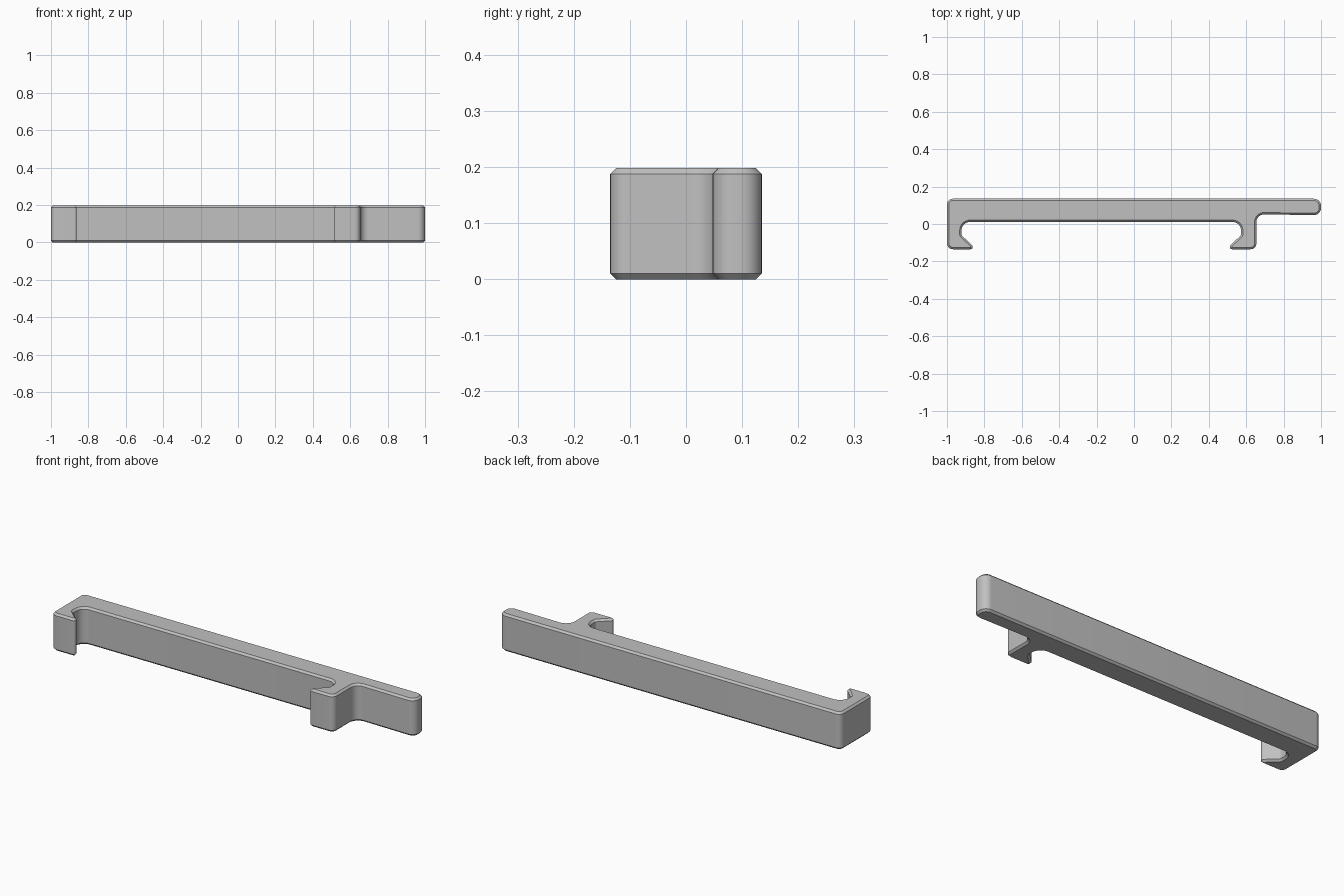
import bpy
import bmesh
import math
from mathutils import Vector, Matrix

cube = bpy.data.objects.get("Cube")
if cube:
    bpy.data.objects.remove(cube, do_unlink=True)

HEIGHT = 0.198
CHAMFER = 0.01

# Bracket outline, counter-clockwise: corner x, y and rounding radius
CORNERS = [
    (-1.0, 0.135, 0.03), (-1.0, -0.135, 0.032),        # closed end
    (-0.863, -0.135, 0.011), (-0.863, -0.116, 0.011),  # left hook tip
    (-0.922, -0.06, 0.012), (-0.922, 0.011, 0.045),    # left inner corner
    (0.572, 0.011, 0.045), (0.572, -0.06, 0.012),      # right inner corner
    (0.513, -0.116, 0.011), (0.513, -0.135, 0.011),    # right hook tip
    (0.654, -0.135, 0.03), (0.654, 0.052, 0.042),      # leg
    (1.0, 0.047, 0.038), (1.0, 0.135, 0.038),          # arm end
]


def rounded_outline(corners):
    """Return (point, outward normal) pairs with every corner replaced by an arc."""
    result = []
    count = len(corners)
    for i, (x, y, radius) in enumerate(corners):
        p = Vector((x, y))
        before = (p - Vector(corners[i - 1][:2])).normalized()
        after = (Vector(corners[(i + 1) % count][:2]) - p).normalized()
        turn = math.atan2(before.x * after.y - before.y * after.x, before.dot(after))
        sign = math.copysign(1, turn)
        normal = Vector((before.y, -before.x))
        centre = p - before * radius * math.tan(abs(turn) / 2) - normal * sign * radius
        steps = max(2, math.ceil(abs(turn) / math.radians(10)))
        for s in range(steps + 1):
            n = Matrix.Rotation(turn * s / steps, 2) @ normal
            result.append((centre + n * sign * radius, n))
    return result


# Stack the rings: inset bottom, full walls, inset top
outline = rounded_outline(CORNERS)
bm = bmesh.new()
rings = []
for z, inset in ((0, CHAMFER), (CHAMFER, 0), (HEIGHT - CHAMFER, 0), (HEIGHT, CHAMFER)):
    rings.append([bm.verts.new((*(p - n * inset), z)) for p, n in outline])
for low, high in zip(rings, rings[1:]):
    for i in range(len(low)):
        bm.faces.new((low[i - 1], low[i], high[i], high[i - 1]))

# Flat caps, triangulated so the concave outline fills cleanly
caps = [bm.faces.new(rings[0][::-1]), bm.faces.new(rings[-1])]
bm.normal_update()
bmesh.ops.triangulate(bm, faces=caps, ngon_method='EAR_CLIP')

mesh = bpy.data.meshes.new("clip_bracket")
bm.to_mesh(mesh)
bm.free()
bracket = bpy.data.objects.new("clip_bracket", mesh)
bpy.context.collection.objects.link(bracket)

# Plain grey material
grey = bpy.data.materials.new("grey")
grey.use_nodes = True
colour = (0.53, 0.53, 0.53, 1)
grey.diffuse_color = colour
grey.node_tree.nodes["Principled BSDF"].inputs["Base Color"].default_value = colour
mesh.materials.append(grey)

bpy.ops.object.select_all(action='DESELECT')
bracket.select_set(True)
bpy.context.view_layer.objects.active = bracket
bpy.ops.object.shade_smooth_by_angle(angle=math.radians(30))
